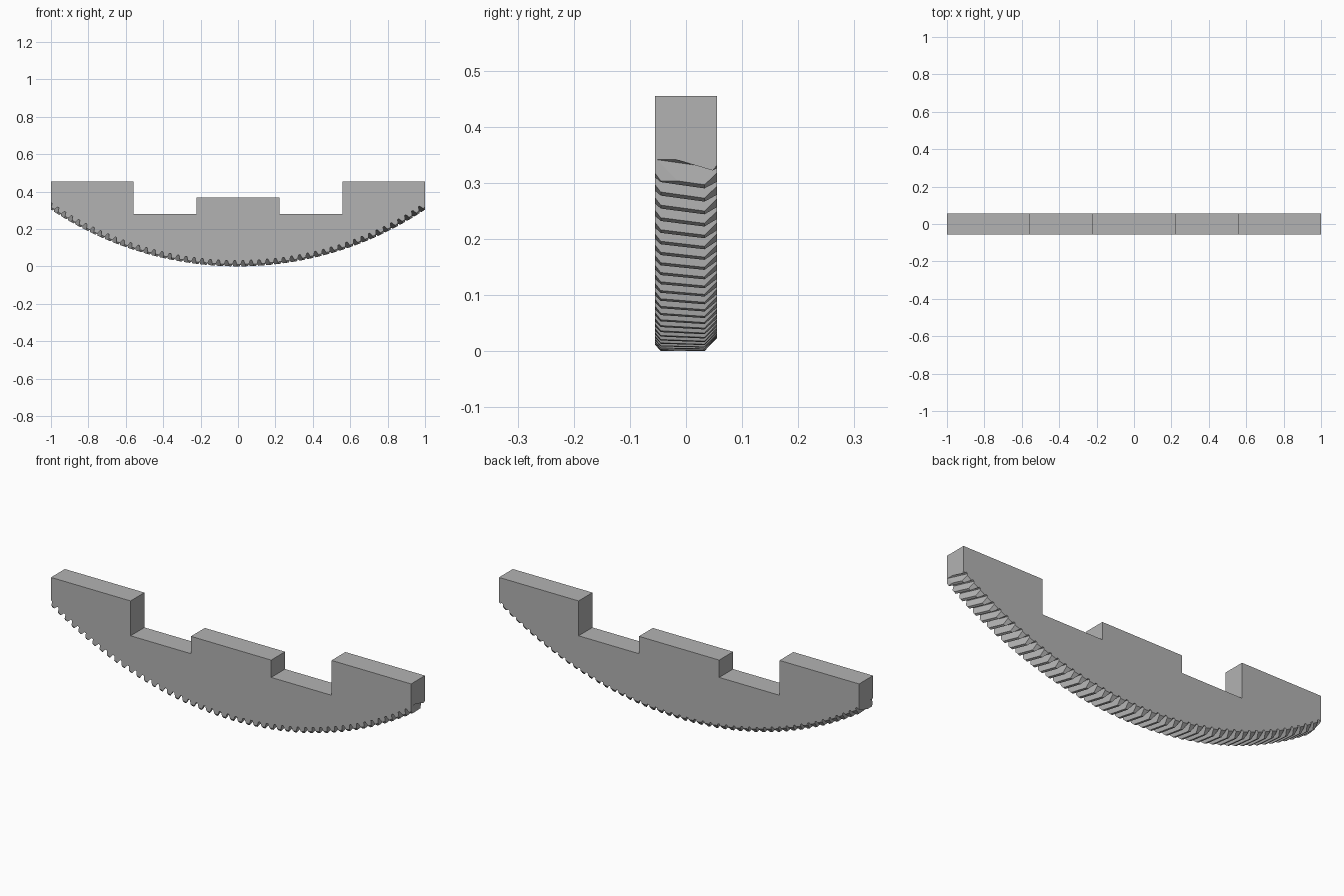
import bpy, bmesh, math

cube = bpy.data.objects.get("Cube")
if cube:
    bpy.data.objects.remove(cube, do_unlink=True)

# Gear proportions
TIP = 1.80                      # tip radius, arc centre lies at z = TIP
PITCH = 2 * math.pi / 256       # angle per tooth
MODULE = 2 * TIP / 258
ROOT = TIP - 2.25 * MODULE
MID = TIP - MODULE
PHASE = 0.5836                  # angle of one tooth centre at y = 0
TWIST = 0.145                   # helix angle change per unit of depth
SLOPE = math.tan(math.radians(20))

# Depth stations: (y, outer radius); the ends are chamfered
STATIONS = [(-0.055, TIP - 0.011), (-0.045, TIP), (0.033, TIP), (0.055, TIP - 0.023)]

# Stepped upper outline, from right to left, overshooting the end cuts
HALF_TOP = [(1.15, 0.455), (0.558, 0.455), (0.558, 0.28), (0.223, 0.28), (0.223, 0.367)]
TOP = HALF_TOP + [(-x, z) for x, z in reversed(HALF_TOP)]


def half_angle(radius):
    """Half the angular width of a tooth at a radius."""
    return (math.pi * MODULE / 4 - (radius - MID) * SLOPE) / radius


def outline(y, outer):
    """Toothed arc plus stepped top at one depth."""
    points = []
    for k in range(-51, 4):
        centre = PHASE + k * PITCH - TWIST * y
        for side, radius in ((-1, ROOT), (-1, outer), (1, outer), (1, ROOT)):
            a = centre + side * half_angle(radius)
            points.append((radius * math.sin(a), y, TIP - radius * math.cos(a)))
    return points + [(x, y, z) for x, z in TOP]


# Loft the outlines through the depth
bm = bmesh.new()
rings = [[bm.verts.new(p) for p in outline(y, r)] for y, r in STATIONS]
count = len(rings[0])
for a, b in zip(rings, rings[1:]):
    for i in range(count):
        j = (i + 1) % count
        bm.faces.new((a[i], a[j], b[j], b[i]))
bm.faces.new(rings[0])
bm.faces.new(rings[-1][::-1])

# Cut both ends square and cap them
for side in (-1, 1):
    cut = bmesh.ops.bisect_plane(
        bm, geom=bm.verts[:] + bm.edges[:] + bm.faces[:], dist=1e-6,
        plane_co=(side, 0, 0), plane_no=(side, 0, 0), clear_outer=True)
    rim = [e for e in cut["geom_cut"] if isinstance(e, bmesh.types.BMEdge)]
    bmesh.ops.holes_fill(bm, edges=rim, sides=0)
bmesh.ops.recalc_face_normals(bm, faces=bm.faces[:])

mesh = bpy.data.meshes.new("gear_segment")
bm.to_mesh(mesh)
bm.free()
segment = bpy.data.objects.new("gear_segment", mesh)
bpy.context.collection.objects.link(segment)

# Plain grey finish
grey = bpy.data.materials.new("plain_grey")
grey.use_nodes = True
grey.diffuse_color = (0.45, 0.45, 0.45, 1)
grey.node_tree.nodes["Principled BSDF"].inputs["Base Color"].default_value = (0.45, 0.45, 0.45, 1)
mesh.materials.append(grey)
